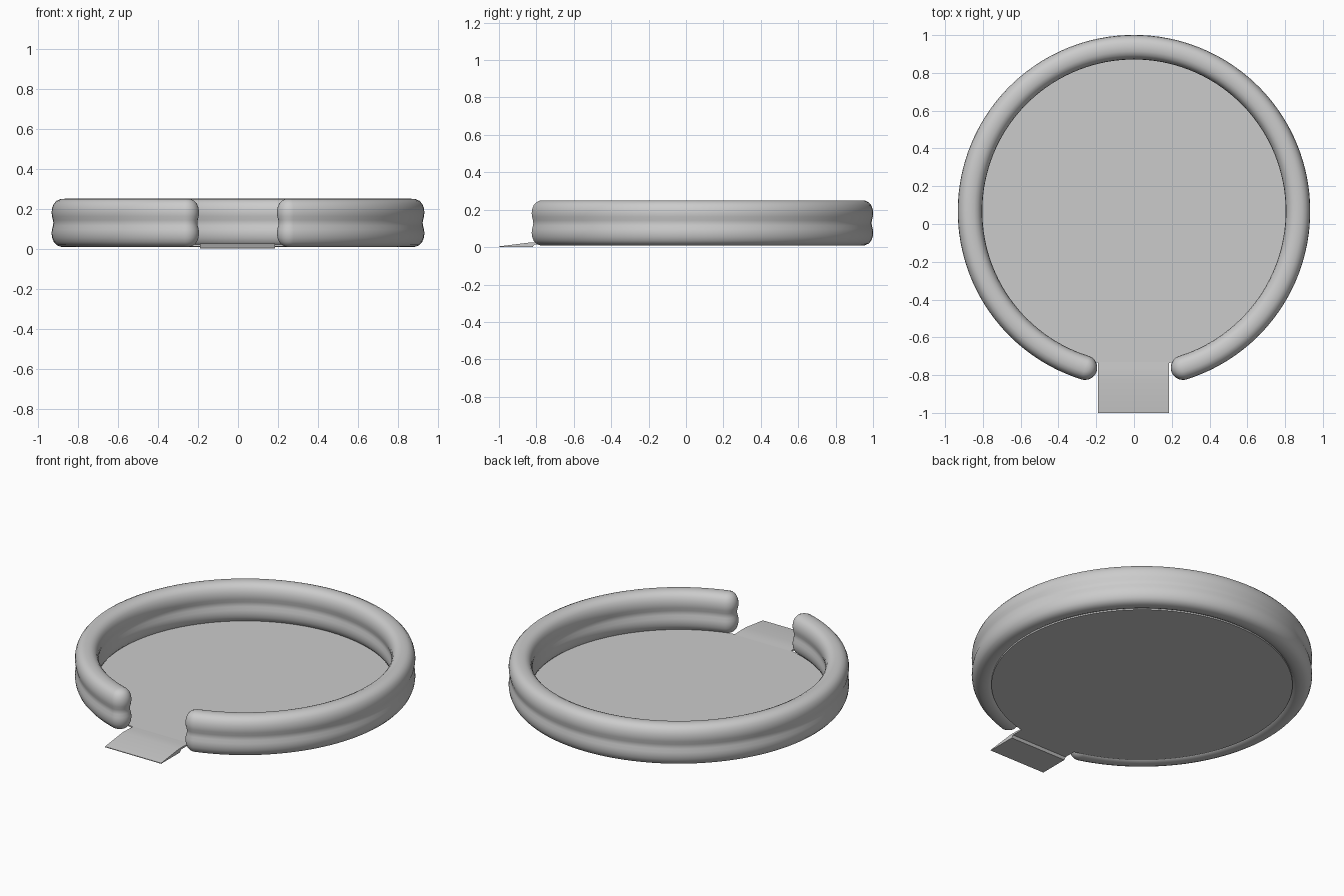
import bpy
import bmesh
from math import sin, cos, pi, radians

cube = bpy.data.objects.get("Cube")
if cube:
    bpy.data.objects.remove(cube, do_unlink=True)

CENTRE_Y = 0.068
RING_R = 0.868
MID_Z = 0.129
HALF_GAP = radians(17.4)

grey = bpy.data.materials.new("light grey")
grey.use_nodes = True
grey.diffuse_color = (0.6, 0.6, 0.6, 1)
grey.node_tree.nodes["Principled BSDF"].inputs["Base Color"].default_value = (0.6, 0.6, 0.6, 1)


def finish(name, bm, angle):
    bmesh.ops.remove_doubles(bm, verts=bm.verts, dist=0.0002)
    bmesh.ops.recalc_face_normals(bm, faces=bm.faces)
    mesh = bpy.data.meshes.new(name)
    bm.to_mesh(mesh)
    bm.free()
    mesh.materials.append(grey)
    obj = bpy.data.objects.new(name, mesh)
    bpy.context.collection.objects.link(obj)
    bpy.ops.object.select_all(action="DESELECT")
    obj.select_set(True)
    bpy.context.view_layer.objects.active = obj
    bpy.ops.object.shade_smooth_by_angle(angle=radians(angle))
    return obj


# Open ring wall: a waisted profile swept round, with rounded ends
quarter = [(0.0, 0.121), (0.022, 0.119), (0.041, 0.110), (0.054, 0.095),
           (0.062, 0.075), (0.065, 0.053), (0.063, 0.033), (0.058, 0.014), (0.056, 0.0)]
side = quarter + [(w, -h) for w, h in reversed(quarter[:-1])]
profile = side + [(-w, h) for w, h in reversed(side[1:-1])]

CAP, ARC = 10, 120
stations = [(HALF_GAP, -pi / 2 + i * pi / 2 / CAP) for i in range(CAP)]
stations += [(HALF_GAP + (2 * pi - 2 * HALF_GAP) * i / ARC, 0) for i in range(ARC + 1)]
stations += [(2 * pi - HALF_GAP, (i + 1) * pi / 2 / CAP) for i in range(CAP)]

bm = bmesh.new()
loops = []
for a, t in stations:
    loop = []
    for w, h in profile:
        r = RING_R + w * cos(t)
        along = abs(w) * sin(t)
        loop.append(bm.verts.new((r * sin(a) + along * cos(a),
                                  CENTRE_Y - r * cos(a) + along * sin(a),
                                  MID_Z + h)))
    loops.append(loop)
n = len(profile)
for p, q in zip(loops, loops[1:]):
    for i in range(n):
        j = (i + 1) % n
        bm.faces.new((p[i], p[j], q[j], q[i]))
# Merge the seams where the two sides of each cap meet
bmesh.ops.dissolve_degenerate(bm, dist=0.00001, edges=bm.edges)
finish("ring_wall", bm, 60)

# Thin round floor
bm = bmesh.new()
bmesh.ops.create_cone(bm, cap_ends=True, segments=128, radius1=0.825, radius2=0.825, depth=0.01)
bmesh.ops.translate(bm, verts=bm.verts, vec=(0, CENTRE_Y, 0.017))
finish("floor_disc", bm, 30)

# Entry ramp with a shallow recess beneath its joint
outline = [(-1.0, 0.0), (-0.82, 0.0), (-0.81, 0.014), (-0.72, 0.014),
           (-0.72, 0.0215), (-0.77, 0.024), (-0.83, 0.025), (-1.0, 0.004)]
bm = bmesh.new()
face = bm.faces.new([bm.verts.new((-0.19, y, z)) for y, z in outline])
extruded = bmesh.ops.extrude_face_region(bm, geom=[face])
bmesh.ops.translate(bm, vec=(0.376, 0, 0),
                    verts=[v for v in extruded["geom"] if isinstance(v, bmesh.types.BMVert)])
finish("entry_ramp", bm, 20)
